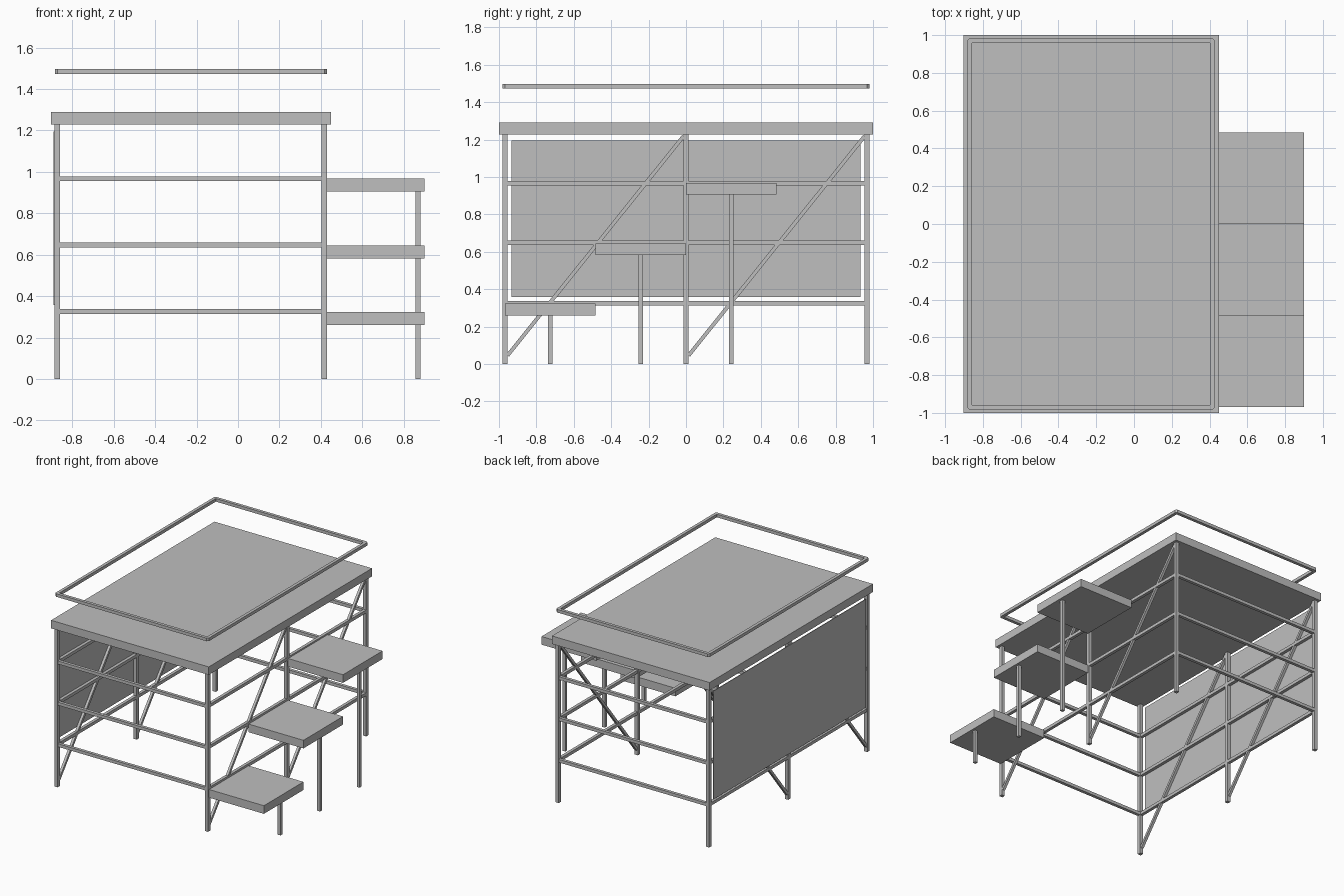
import bpy
import bmesh
from mathutils import Vector

old = bpy.data.objects.get("Cube")
if old:
    bpy.data.objects.remove(old, do_unlink=True)

GREY = (0.52, 0.52, 0.52, 1)
mat = bpy.data.materials.new("plain grey")
mat.use_nodes = True
mat.diffuse_color = GREY
mat.node_tree.nodes["Principled BSDF"].inputs["Base Color"].default_value = GREY


def add_object(name, bm):
    bmesh.ops.recalc_face_normals(bm, faces=bm.faces)
    mesh = bpy.data.meshes.new(name)
    bm.to_mesh(mesh)
    bm.free()
    mesh.materials.append(mat)
    obj = bpy.data.objects.new(name, mesh)
    bpy.context.collection.objects.link(obj)
    return obj


def box(name, lo, hi):
    lo, hi = Vector(lo), Vector(hi)
    bm = bmesh.new()
    bmesh.ops.create_cube(bm, size=1)
    bmesh.ops.scale(bm, vec=hi - lo, verts=bm.verts)
    bmesh.ops.translate(bm, vec=(lo + hi) / 2, verts=bm.verts)
    return add_object(name, bm)


def bar(name, a, b, width):
    """Square bar running between two points."""
    a, b = Vector(a), Vector(b)
    bm = bmesh.new()
    bmesh.ops.create_cube(bm, size=1)
    bmesh.ops.scale(bm, vec=(width, width, (b - a).length), verts=bm.verts)
    obj = add_object(name, bm)
    obj.location = (a + b) / 2
    obj.rotation_euler = (b - a).to_track_quat("Z", "Y").to_euler()
    return obj


LEG, RAIL, BRACE = 0.027, 0.024, 0.02
DECK_BOTTOM, DECK_TOP = 1.228, 1.29
SIDES = {"right": -0.872, "left": 0.417}
ROWS = {"front": -0.968, "middle": 0, "back": 0.968}
LEVELS = {"low": 0.326, "mid": 0.648, "high": 0.967}
h = LEG / 2

# Deck
box("deck", (-0.902, -1, DECK_BOTTOM), (0.449, 1, DECK_TOP))

# Legs, long rails and diagonal braces on both sides
for side, x in SIDES.items():
    for row, y in ROWS.items():
        box(f"{row}_{side}_leg", (x - h, y - h, 0), (x + h, y + h, DECK_BOTTOM))
    for bay, y0, y1 in (("front", -0.968, 0), ("back", 0, 0.968)):
        for level, z in LEVELS.items():
            bar(f"{bay}_{side}_{level}_rail", (x, y0 + h, z), (x, y1 - h, z), RAIL)
        bar(f"{bay}_{side}_brace", (x, y0 + h, 0.045), (x, y1 - h, 1.218), BRACE)

# Cross rails at the two ends
for row in ("front", "back"):
    for level, z in LEVELS.items():
        bar(f"{row}_{level}_cross_rail", (SIDES["right"] + h, ROWS[row], z),
            (SIDES["left"] - h, ROWS[row], z), RAIL)

# Thin wall panel
box("side_panel", (-0.891, -0.933, 0.357), (-0.886, 0.933, 1.196))

# Stepped platforms with one post each
for i, top in enumerate((0.323, 0.645, 0.968)):
    y = -0.968 + i * 0.484
    mid = y + 0.242
    box(f"step_{i + 1}", (0.43, y, top - 0.063), (0.9, y + 0.484, top))
    box(f"step_post_{i + 1}", (0.857, mid - 0.012, 0), (0.881, mid + 0.012, top - 0.063))


# Guard rail ring with cut corners
def ring_points(inset, cut):
    cx, hx, hy = -0.227, 0.657 - inset, 0.981 - inset
    pts = []
    for sx, sy in ((1, 1), (-1, 1), (-1, -1), (1, -1)):
        corner = [(sx * hx, sy * (hy - cut)), (sx * (hx - cut), sy * hy)]
        pts += corner if sx * sy > 0 else corner[::-1]
    return [(cx + px, py) for px, py in pts]


bm = bmesh.new()
loops = []
for pts, z in ((ring_points(0, 0.012), 1.473), (ring_points(0, 0.012), 1.497),
               (ring_points(RAIL, 0.003), 1.497), (ring_points(RAIL, 0.003), 1.473)):
    loops.append([bm.verts.new((px, py, z)) for px, py in pts])
for k in range(4):
    a, b = loops[k], loops[(k + 1) % 4]
    for i in range(8):
        j = (i + 1) % 8
        bm.faces.new((a[i], a[j], b[j], b[i]))
add_object("guard_rail", bm)
